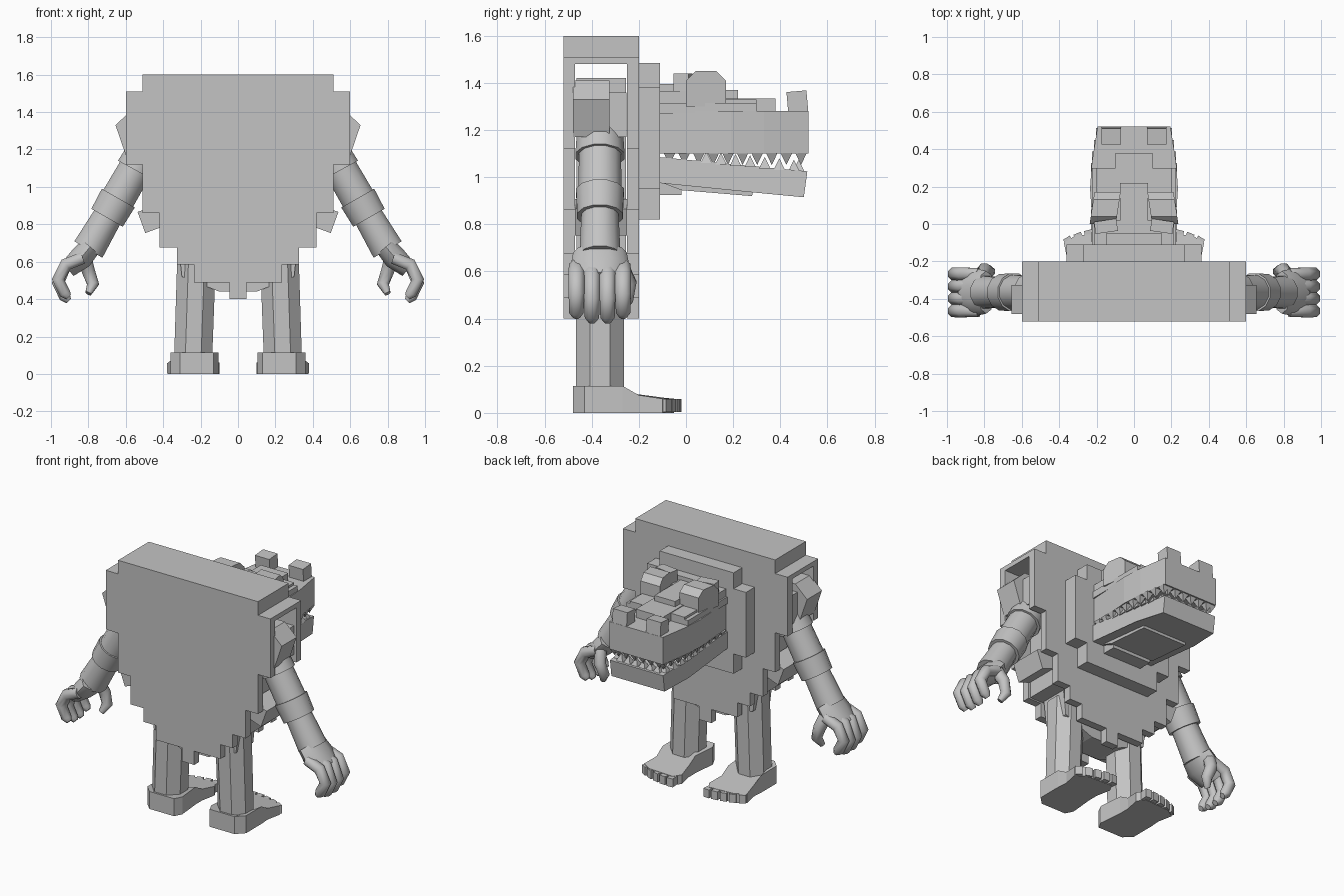
import bpy, bmesh, math
from mathutils import Vector, Matrix

cube = bpy.data.objects.get("Cube")
if cube:
    bpy.data.objects.remove(cube, do_unlink=True)

grey = bpy.data.materials.new("plain_grey")
grey.use_nodes = True
COLOUR = (0.55, 0.55, 0.55, 1)
grey.diffuse_color = COLOUR
grey.node_tree.nodes["Principled BSDF"].inputs["Base Color"].default_value = COLOUR


def finish(name, bm, smooth=False):
    bmesh.ops.recalc_face_normals(bm, faces=bm.faces)
    mesh = bpy.data.meshes.new(name)
    bm.to_mesh(mesh)
    bm.free()
    mesh.materials.append(grey)
    ob = bpy.data.objects.new(name, mesh)
    bpy.context.collection.objects.link(ob)
    if smooth:
        bpy.ops.object.select_all(action='DESELECT')
        ob.select_set(True)
        bpy.context.view_layer.objects.active = ob
        bpy.ops.object.shade_smooth_by_angle(angle=math.radians(50))
    return ob


def prism(name, outline, axis, lo, hi, adjust=None):
    """Extrude a 2D outline along an axis; adjust may reshape each vertex."""
    bm = bmesh.new()
    place = {'x': lambda a, b, t: (t, a, b),
             'y': lambda a, b, t: (a, t, b),
             'z': lambda a, b, t: (a, b, t)}[axis]
    ends = [[bm.verts.new(place(a, b, t)) for a, b in outline] for t in (lo, hi)]
    for ring in ends:
        bm.faces.new(ring)
    n = len(outline)
    for i in range(n):
        j = (i + 1) % n
        bm.faces.new((ends[0][i], ends[0][j], ends[1][j], ends[1][i]))
    if adjust:
        for v in bm.verts:
            adjust(v.co)
    return finish(name, bm)


def box(name, x, y, z, turn=0, axis='Z'):
    """Box from min/max ranges, turned in degrees about its own centre."""
    mid = Vector((sum(x), sum(y), sum(z))) / 2
    size = (abs(x[1] - x[0]), abs(y[1] - y[0]), abs(z[1] - z[0]), 1)
    bm = bmesh.new()
    bmesh.ops.create_cube(bm, size=1, matrix=Matrix.Translation(mid)
                          @ Matrix.Rotation(math.radians(turn), 4, axis)
                          @ Matrix.Diagonal(size))
    return finish(name, bm)


def tube(name, path, radii, sides=10, smooth=True, wide=1):
    """Loft rings along a path; wide stretches the rings along y."""
    bm = bmesh.new()
    pts = [Vector(p) for p in path]
    rings = []
    for i, p in enumerate(pts):
        d = (pts[min(i + 1, len(pts) - 1)] - pts[max(i - 1, 0)]).normalized()
        v = Vector((0, 1, 0))
        u = v.cross(d).normalized()
        v = d.cross(u)
        ring = []
        for k in range(sides):
            a = 2 * math.pi * (k + 0.5) / sides
            ring.append(bm.verts.new(p + radii[i] * (u * math.cos(a) + v * wide * math.sin(a))))
        rings.append(ring)
    for a, b in zip(rings, rings[1:]):
        for k in range(sides):
            m = (k + 1) % sides
            bm.faces.new((a[k], a[m], b[m], b[k]))
    bm.faces.new(rings[0])
    bm.faces.new(rings[-1])
    return finish(name, bm, smooth)


def tooth(name, x, y, z, height):
    bm = bmesh.new()
    bmesh.ops.create_cone(bm, cap_ends=True, segments=4, radius1=0.034, radius2=0,
                          depth=abs(height),
                          matrix=Matrix.Translation((x, y, z + height / 2))
                          @ Matrix.Rotation(math.pi if height < 0 else 0, 4, 'X')
                          @ Matrix.Rotation(math.pi / 4, 4, 'Z'))
    finish(name, bm)


# Stepped shell: two plates joined by a cap, open at the sides and below
steps = [(0.51, 1.6, 1.51), (0.6, 1.51, 1.12), (0.51, 1.12, 0.86), (0.42, 0.86, 0.675),
         (0.325, 0.675, 0.585), (0.235, 0.585, 0.49), (0.045, 0.49, 0.4)]
half = [(w, z) for w, top, low in steps for z in (top, low)]
outline = half + [(-w, z) for w, z in reversed(half)]
prism("shell_front_plate", outline, 'y', -0.52, -0.47)
prism("shell_rear_plate", outline, 'y', -0.25, -0.2)
box("shell_cap", (-0.51, 0.51), (-0.48, -0.24), (1.48, 1.6))
box("shell_shoulder_cap", (-0.6, 0.6), (-0.48, -0.24), (1.48, 1.51))

# Body inside the shell
box("torso", (-0.41, 0.41), (-0.465, -0.255), (0.68, 1.42))
prism("hips", [(-0.32, 0.7), (0.32, 0.7), (0.3, 0.52), (0.1, 0.44), (-0.1, 0.44), (-0.3, 0.52)],
      'y', -0.45, -0.27)

# Neck plate
box("neck_plate", (-0.36, 0.36), (-0.2, -0.11), (0.95, 1.38))
box("neck_plate_centre", (-0.27, 0.27), (-0.2, -0.11), (0.82, 1.485))

# Upper head, stepping down toward the snout
head = [(-0.215, -0.11), (0.215, -0.11), (0.235, 0.19), (0.225, 0.33), (0.195, 0.52),
        (-0.195, 0.52), (-0.225, 0.33), (-0.235, 0.19)]
prism("upper_jaw", head, 'z', 1.1, 1.28)
box("head_middle", (-0.225, 0.225), (-0.11, 0.3), (1.27, 1.315))
box("head_back", (-0.215, 0.215), (-0.11, 0.02), (1.3, 1.365))
box("crown", (-0.15, 0.15), (-0.11, -0.05), (1.36, 1.395))
box("snout_bridge", (-0.1, 0.1), (-0.05, 0.38), (1.27, 1.335))
box("brow_bridge", (-0.075, 0.075), (-0.08, 0.22), (1.33, 1.37))

# Lower jaw, narrowing forward
def narrow(co):
    if co.y > 0.4:
        co.x *= 0.86

prism("lower_jaw", [(-0.11, 1.085), (0.515, 1.025), (0.5, 0.915), (0.29, 0.935), (-0.11, 0.975)],
      'x', -0.225, 0.225, narrow)
prism("chin_plate", [(-0.11, 0.98), (0.285, 0.945), (0.28, 0.92), (-0.02, 0.945)],
      'x', -0.16, 0.16)
box("throat", (-0.14, 0.14), (-0.11, -0.02), (0.925, 1.0))

for s, side in ((1, "left"), (-1, "right")):
    # Eyes and nostrils
    eye = [(0, 1.3), (0, 1.41), (0.04, 1.45), (0.13, 1.45), (0.17, 1.41), (0.17, 1.3)]
    prism(side + "_eye", eye, 'x', s * 0.085, s * 0.225,
          lambda co: setattr(co, 'x', co.x - s * 0.15 * (co.y - 0.08)))
    box(side + "_brow", (s * 0.09, s * 0.21), (-0.045, 0.02), (1.35, 1.44), s * -8)
    box(side + "_cheek_step", (s * 0.1, s * 0.2), (0.16, 0.3), (1.3, 1.33))
    box(side + "_nostril", (s * 0.07, s * 0.175), (0.43, 0.515), (1.275, 1.365), 5, 'X')

    # Teeth along the jaw sides
    for i in range(10):
        y = -0.07 + i * 0.062
        x = s * (0.205 if y < 0.33 else 0.205 - 0.17 * (y - 0.33))
        tooth(side + "_upper_tooth", x, y, 1.102, -0.05)
        if y > 0.1:
            tooth(side + "_lower_tooth", x * 0.95, y - 0.03, 1.062 - 0.096 * (y - 0.1), 0.05)
    for i in range(3):
        x = s * (0.03 + i * 0.06)
        tooth(side + "_front_upper_tooth", x, 0.488, 1.102, -0.05)
        tooth(side + "_front_lower_tooth", x * 0.9, 0.478, 1.025, 0.05)

    # Shoulder blocks in the shell opening
    prism(side + "_shoulder", [(s * 0.45, 1.41), (s * 0.57, 1.41), (s * 0.655, 1.33),
                               (s * 0.6, 1.17), (s * 0.45, 1.17)], 'y', -0.48, -0.325)
    box(side + "_shoulder_rear", (s * 0.4, s * 0.585), (-0.33, -0.252), (1.17, 1.36))
    box(side + "_hip_flap", (s * 0.4, s * 0.52), (-0.47, -0.25), (0.77, 0.89), s * 20, 'Y')

    # Arm in sleeved sections
    def arm(part, a, b, r0, r1):
        tube(side + part, [(s * a[0], -0.365, a[1]), (s * b[0], -0.365, b[1])], (r0, r1), 12)

    arm("_sleeve", (0.49, 1.2), (0.55, 1.09), 0.1, 0.108)
    arm("_upper_arm", (0.53, 1.13), (0.66, 0.905), 0.092, 0.095)
    arm("_elbow_cuff", (0.64, 0.94), (0.7, 0.835), 0.105, 0.1)
    arm("_forearm", (0.68, 0.87), (0.8, 0.665), 0.08, 0.09)

    # Hand with curled fingers and thumb
    tube(side + "_palm", [(s * 0.79, -0.365, 0.68), (s * 0.84, -0.365, 0.62),
                          (s * 0.91, -0.365, 0.56)], (0.06, 0.066, 0.05), 10, True, 1.9)
    for i in range(4):
        y = -0.465 + i * 0.066
        drop = 0.02 if i in (1, 2) else 0
        tube(side + "_finger", [(s * 0.83, y, 0.62), (s * 0.92, y, 0.585),
                                (s * 0.962, y, 0.505 - drop), (s * 0.925, y, 0.43 - drop),
                                (s * 0.905, y, 0.41 - drop)],
             (0.034, 0.037, 0.036, 0.033, 0.018), 8)
    tube(side + "_thumb", [(s * 0.82, -0.28, 0.62), (s * 0.8, -0.245, 0.55),
                           (s * 0.775, -0.255, 0.48), (s * 0.8, -0.28, 0.43)],
         (0.04, 0.038, 0.034, 0.018), 8)

    # Leg
    tube(side + "_leg", [(s * 0.24, -0.365, 0.08), (s * 0.22, -0.365, 0.66)],
         (0.11, 0.112), 8, False)

    # Foot: tall heel sloping to a low front
    foot = [(0.13, -0.48), (0.31, -0.48), (0.36, -0.43), (0.36, -0.27), (0.355, -0.2),
            (0.375, -0.1), (0.31, -0.06), (0.13, -0.05), (0.1, -0.1), (0.12, -0.2),
            (0.12, -0.27), (0.105, -0.43)]

    def instep(co):
        if co.z > 0.05 and co.y > -0.25:
            co.z = 0.075 if co.y < -0.15 else 0.06

    prism(side + "_foot", [(s * x, y) for x, y in foot], 'z', 0, 0.115, instep)
    for i in range(5):
        x = s * (0.135 + i * 0.052)
        y = -0.05 - 0.003 * i * i
        box(side + "_toe", (x - 0.021, x + 0.021), (y - 0.04, y + 0.03), (0.003, 0.058), s * (4 - 9 * i))
